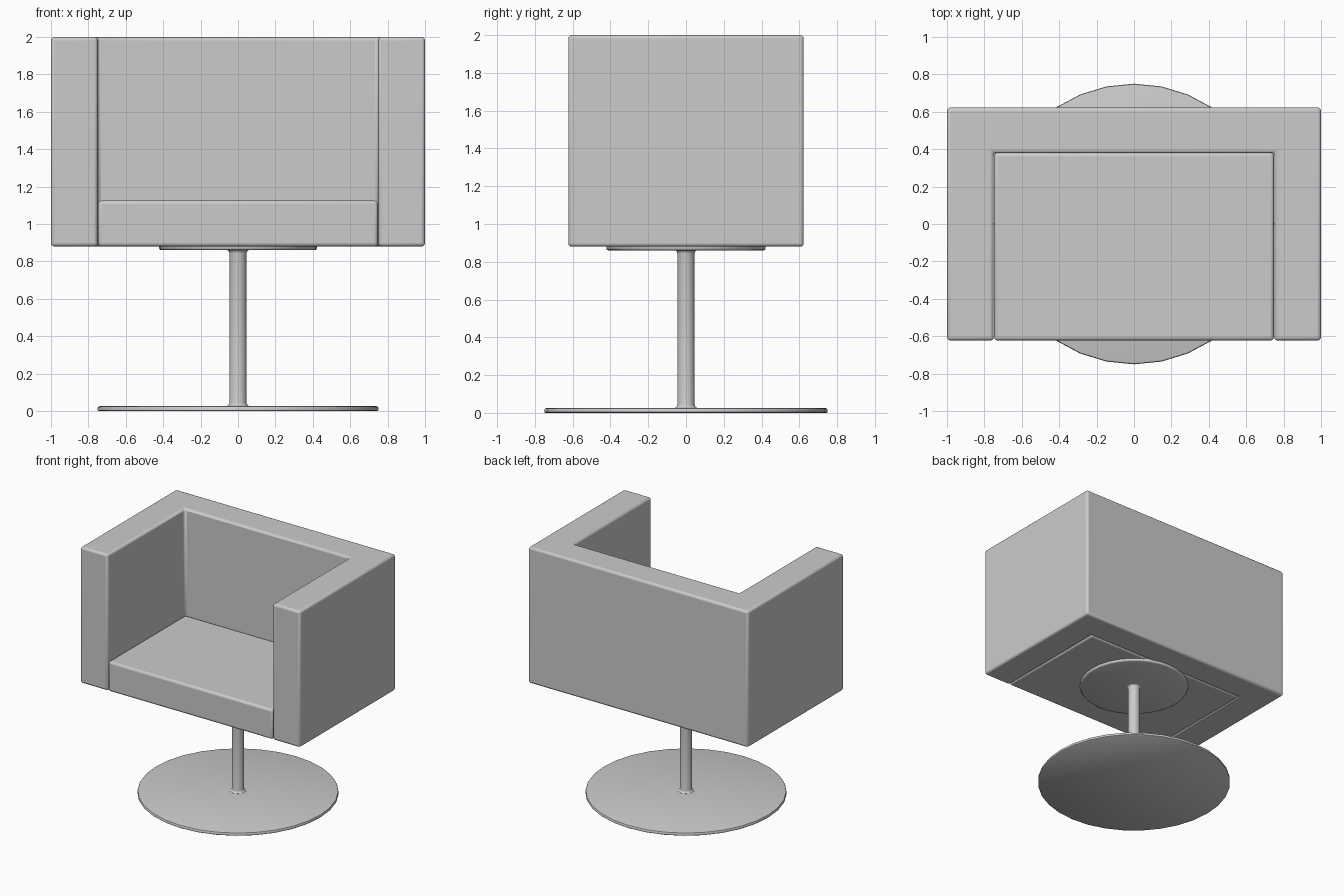
import bpy
import bmesh
import math

if "Cube" in bpy.data.objects:
    bpy.data.objects.remove(bpy.data.objects["Cube"])


def finish(bm, name, bevel=0.0):
    bmesh.ops.recalc_face_normals(bm, faces=bm.faces)
    mesh = bpy.data.meshes.new(name)
    bm.to_mesh(mesh)
    bm.free()
    obj = bpy.data.objects.new(name, mesh)
    bpy.context.collection.objects.link(obj)
    if bevel:
        mod = obj.modifiers.new("soft_edges", 'BEVEL')
        mod.width = bevel
        mod.segments = 3
        mod.limit_method = 'ANGLE'
    bpy.ops.object.select_all(action='DESELECT')
    obj.select_set(True)
    bpy.context.view_layer.objects.active = obj
    bpy.ops.object.shade_smooth_by_angle(angle=math.radians(40))
    return obj


def extruded(name, outline, z0, z1, bevel):
    bm = bmesh.new()
    face = bm.faces.new([bm.verts.new((x, y, z0)) for x, y in outline])
    ext = bmesh.ops.extrude_face_region(bm, geom=[face], use_keep_orig=True)
    top = [v for v in ext["geom"] if isinstance(v, bmesh.types.BMVert)]
    bmesh.ops.translate(bm, verts=top, vec=(0, 0, z1 - z0))
    return finish(bm, name, bevel)


def turned(name, profile, sides=32):
    # rings of vertices around z, capped at both ends
    bm = bmesh.new()
    rings = []
    for r, z in profile:
        rings.append([bm.verts.new((r * math.cos(2 * math.pi * i / sides),
                                    r * math.sin(2 * math.pi * i / sides), z))
                      for i in range(sides)])
    for low, high in zip(rings, rings[1:]):
        for i in range(sides):
            j = (i + 1) % sides
            bm.faces.new((low[i], low[j], high[j], high[i]))
    bm.faces.new(rings[0])
    bm.faces.new(rings[-1])
    return finish(bm, name)


BOTTOM, TOP = 0.88, 2.0
FRONT, BACK, INNER_BACK = -0.623, 0.623, 0.38

# U-shaped body: two arms and the backrest in one piece
half = [(1.0, BACK), (1.0, FRONT), (0.75, FRONT), (0.75, INNER_BACK)]
extruded("arms_and_backrest",
         half + [(-x, y) for x, y in reversed(half)], BOTTOM, TOP, 0.018)

# Seat cushion filling the opening
extruded("seat_cushion",
         [(-0.748, FRONT), (0.748, FRONT), (0.748, INNER_BACK), (-0.748, INNER_BACK)],
         BOTTOM, 1.125, 0.018)

# Round mounting plate under the seat
turned("mounting_plate", [(0.41, 0.86), (0.418, 0.863), (0.422, 0.87), (0.422, 0.885)])

# Post with small flares where it meets the plates
flare = [(0.06, 0.02), (0.06, 0.027), (0.053, 0.03), (0.048, 0.036), (0.046, 0.045)]
turned("post", flare + [(r, 0.888 - z) for r, z in reversed(flare)])

# Round floor base
turned("floor_base", [(0.745, 0.0), (0.75, 0.004), (0.75, 0.018),
                      (0.747, 0.023), (0.738, 0.026)])
